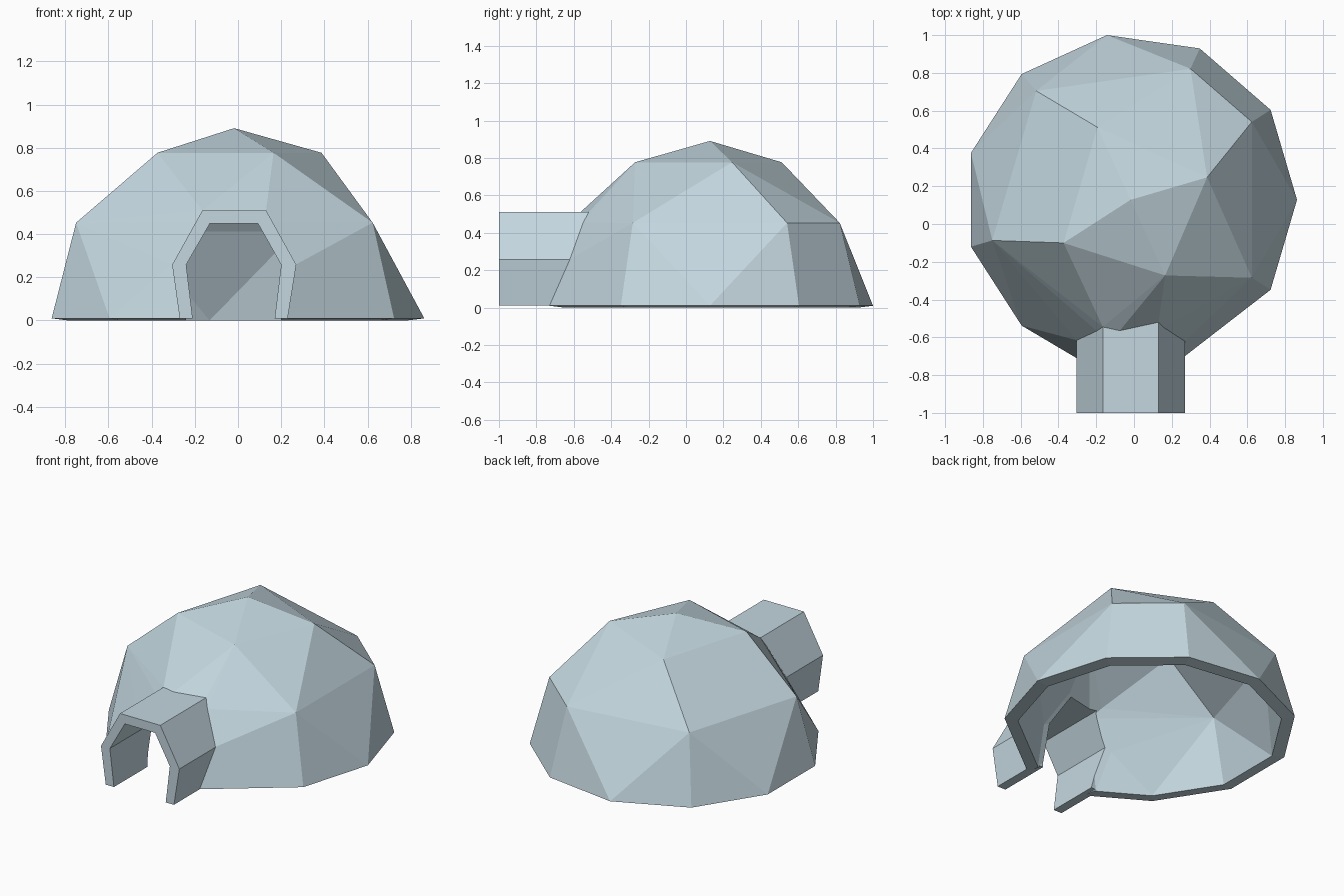
import bpy, bmesh, math
from mathutils import Vector

if "Cube" in bpy.data.objects:
    bpy.data.objects.remove(bpy.data.objects["Cube"])

CENTRE = Vector((-0.018, 0.128, 0.01))
R, SIDES, INNER = 0.881, 11, 0.908

ice = bpy.data.materials.new("pale ice blue")
ice.diffuse_color = (0.55, 0.68, 0.74, 1)
ice.use_nodes = True
ice.node_tree.nodes["Principled BSDF"].inputs["Base Color"].default_value = ice.diffuse_color


def to_object(name, bm):
    bmesh.ops.recalc_face_normals(bm, faces=bm.faces[:])
    me = bpy.data.meshes.new(name)
    bm.to_mesh(me)
    bm.free()
    me.materials.append(ice)
    ob = bpy.data.objects.new(name, me)
    bpy.context.collection.objects.link(ob)
    return ob


def ring(steps, radius, z):
    a = 2 * math.pi / SIDES
    return [CENTRE + Vector((radius * math.cos(k * a), radius * math.sin(k * a), z)) for k in steps]


def hull(points, open_bottom=True):
    bm = bmesh.new()
    verts = [bm.verts.new(p) for p in points]
    bmesh.ops.convex_hull(bm, input=verts)
    bmesh.ops.delete(bm, geom=[v for v in bm.verts if not v.link_faces], context='VERTS')
    bmesh.ops.recalc_face_normals(bm, faces=bm.faces[:])
    if open_bottom:
        low = [f for f in bm.faces if f.normal.z < -0.9]
        bmesh.ops.delete(bm, geom=low, context='FACES')
    return bm


def prism(name, profile, y0, y1):
    bm = bmesh.new()
    face = bm.faces.new([bm.verts.new((x, y0, z)) for x, z in profile])
    out = bmesh.ops.extrude_face_region(bm, geom=[face], use_keep_orig=True)
    bmesh.ops.translate(bm, vec=(0, y1 - y0, 0),
                        verts=[v for v in out["geom"] if isinstance(v, bmesh.types.BMVert)])
    return to_object(name, bm)


def subtract(ob, cutter):
    mod = ob.modifiers.new("cut", 'BOOLEAN')
    mod.operation, mod.solver, mod.object = 'DIFFERENCE', 'EXACT', cutter
    bpy.context.view_layer.objects.active = ob
    bpy.ops.object.modifier_apply(modifier=mod.name)
    bpy.data.objects.remove(cutter)


# dome outline: apex, two sparse rings, door frame and base
upper = [CENTRE + Vector((0, 0, R))]
upper += ring((0.5, 3.5, 6.5), 0.422, 0.767) + ring((9,), 0.44, 0.767)
upper += ring((1, 2, 4, 6, 8, 10), 0.763, 0.443)
upper += [Vector(p) for p in ((0.27, -0.62, 0.26), (0.16, -0.55, 0.455), (0.13, -0.52, 0.51),
                              (-0.305, -0.615, 0.26), (-0.165, -0.545, 0.51))]
base = ring((0, 1, 2, 3, 4, 5, 6, 7, 10), R, 0)
base += [Vector((-0.27, -0.73, 0.01)), Vector((0.23, -0.73, 0.01))]
inner = [CENTRE + (p - CENTRE) * INNER for p in upper]
inner += [CENTRE + (p - CENTRE) * INNER - Vector((0, 0, 0.01)) for p in base]

# dome shell: outer skin, inner skin and rim
bm = hull(upper + base)
tmp = bpy.data.meshes.new("tmp")
skin = hull(inner)
skin.to_mesh(tmp)
skin.free()
bm.from_mesh(tmp)
bpy.data.meshes.remove(tmp)
bmesh.ops.bridge_loops(bm, edges=[e for e in bm.edges if e.is_boundary])
dome = to_object("dome", bm)

# entrance tunnel arch
outer_arch = [(-0.27, 0.01), (-0.305, 0.258), (-0.165, 0.51), (0.13, 0.51), (0.27, 0.258), (0.23, 0.01)]
inner_arch = [(-0.21, 0.01), (-0.24, 0.258), (-0.13, 0.45), (0.092, 0.45), (0.2, 0.258), (0.17, 0.01)]
tunnel = prism("entrance_tunnel", outer_arch + inner_arch[::-1], -1.0, -0.3)
subtract(tunnel, to_object("room_cutter", hull(inner, open_bottom=False)))

# doorway through the dome wall, hidden inside the tunnel wall
middle = [((a[0] + b[0]) / 2, (a[1] + b[1]) / 2) for a, b in zip(outer_arch, inner_arch)]
door = [(middle[0][0], -0.1)] + middle + [(middle[-1][0], -0.1)]
subtract(dome, prism("door_cutter", door, -1.1, -0.25))
